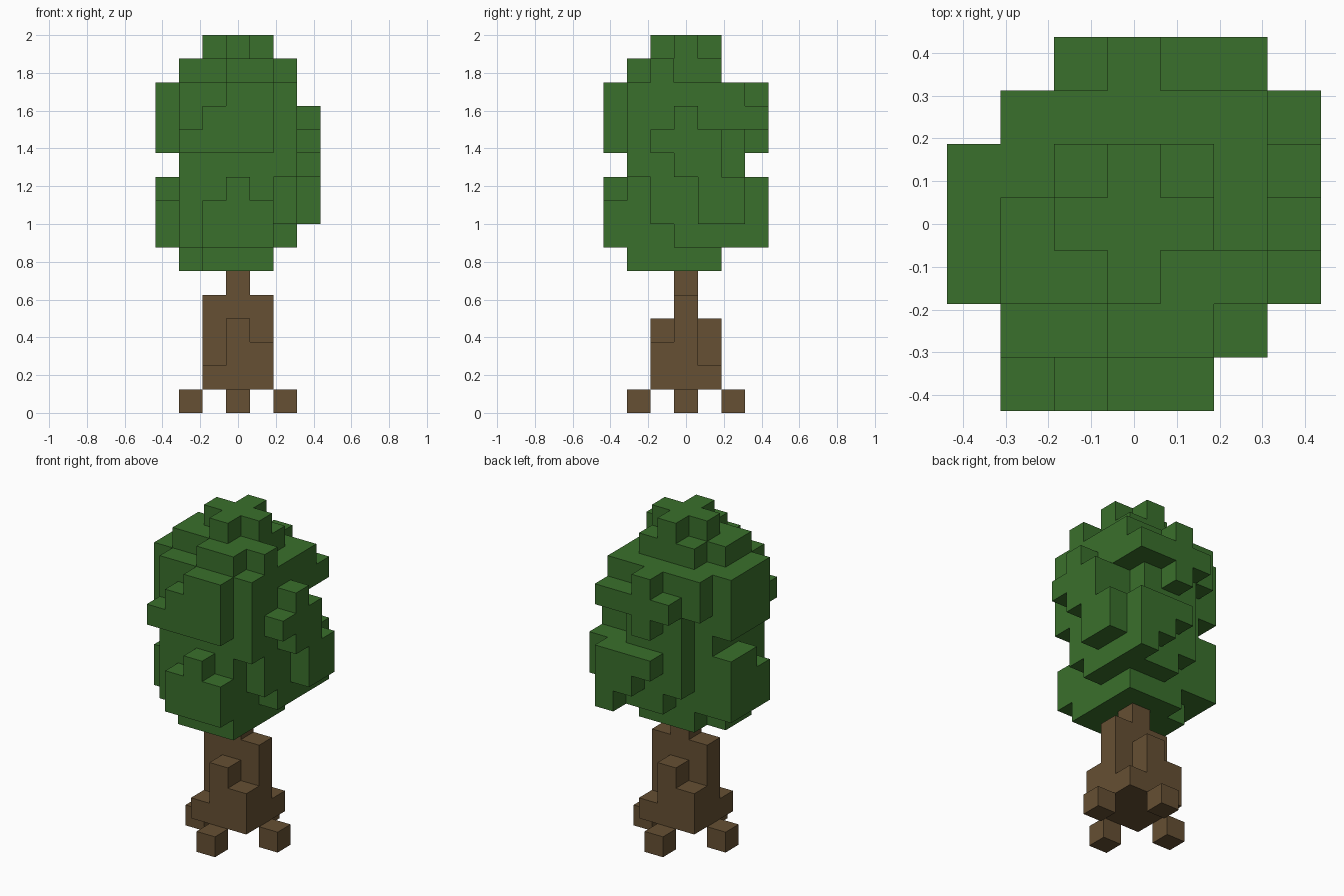
import bpy
import bmesh
from itertools import product
from mathutils import Vector

UNIT = 0.125  # edge of one block

default = bpy.data.objects.get("Cube")
if default:
    bpy.data.objects.remove(default, do_unlink=True)


def make_material(name, color):
    mat = bpy.data.materials.new(name)
    mat.use_nodes = True
    mat.diffuse_color = color
    bsdf = next(n for n in mat.node_tree.nodes if n.type == "BSDF_PRINCIPLED")
    bsdf.inputs["Base Color"].default_value = color
    bsdf.inputs["Roughness"].default_value = 0.9
    return mat


def span(value):
    """A single index or an inclusive (first, last) pair."""
    first, last = value if isinstance(value, tuple) else (value, value)
    return range(first, last + 1)


def add(cells, x, y, z):
    """Fill a box of blocks."""
    cells.update(product(span(x), span(y), span(z)))


def build(name, cells, mat):
    """Skin the outer faces of a set of blocks."""
    bm = bmesh.new()
    for cell in sorted(cells):
        centre = Vector((cell[0], cell[1], cell[2] + 0.5))
        for axis, side in product(range(3), (-1, 1)):
            near = list(cell)
            near[axis] += side
            if tuple(near) in cells:
                continue
            n, u, v = Vector(), Vector(), Vector()
            n[axis] = side / 2
            u[(axis + 1) % 3] = 0.5
            v[(axis + 2) % 3] = side / 2
            corners = (n - u - v, n + u - v, n + u + v, n - u + v)
            bm.faces.new([bm.verts.new((centre + c) * UNIT) for c in corners])
    bmesh.ops.remove_doubles(bm, verts=bm.verts[:], dist=UNIT / 100)
    mesh = bpy.data.meshes.new(name)
    bm.to_mesh(mesh)
    bm.free()
    mesh.materials.append(mat)
    obj = bpy.data.objects.new(name, mesh)
    bpy.context.collection.objects.link(obj)
    return obj


bark = make_material("bark_brown", (0.133, 0.080, 0.033, 1))
leaf = make_material("leaf_green", (0.042, 0.162, 0.025, 1))

# Four loose root blocks
for name, x, y in (("front", 0, -2), ("back", 0, 2), ("left", 2, 0), ("right", -2, 0)):
    root = set()
    add(root, x, y, 0)
    build(name + "_root", root, bark)

# Trunk with stepped buttresses, the same when turned half round
trunk = set()
add(trunk, 0, 0, (1, 5))
add(trunk, (-1, 1), 0, (1, 4))
for s in (-1, 1):
    add(trunk, 0, s, (1, 3))
    add(trunk, -s, s, (1, 2))
    add(trunk, s, s, 1)
build("trunk", trunk, bark)

# Crown core, from the underside to the top
crown = set()
add(crown, (-1, 1), (-2, 1), 6)
add(crown, -2, (-1, 0), 6)
add(crown, (-2, 1), (-2, 1), (7, 9))
add(crown, 2, (0, 1), (7, 9))
add(crown, 2, -1, (8, 9))
add(crown, (-2, 2), (-2, 1), (10, 11))
add(crown, (-1, 1), 2, (10, 11))
add(crown, (-2, 2), (-2, 2), (12, 13))
add(crown, (-1, 1), (-1, 1), 14)
add(crown, -2, (-1, 0), 14)
add(crown, 2, -1, 14)
add(crown, (0, 1), -2, 14)
add(crown, (-1, 1), 0, 15)
add(crown, 0, (-1, 1), 15)

# Leaf clumps on the front
add(crown, (-1, 1), -3, (7, 8))
add(crown, 0, -3, 9)
for first, z in ((-2, 11), (-1, 12), (0, 13)):
    add(crown, (first, 1), -3, z)

# Leaf clumps on the right
add(crown, -3, (-1, 1), (7, 8))
add(crown, -3, (0, 1), 9)
add(crown, -3, (-1, 1), (11, 13))

# Leaf clumps on the left
add(crown, 3, (1, 2), (8, 9))
add(crown, 3, (0, 1), 10)
add(crown, 3, (-1, 1), 11)
add(crown, 3, 0, 12)

# Leaf clumps on the back
add(crown, (0, 2), 2, 7)
add(crown, (-1, 2), 2, (8, 9))
for first, z in ((2, 7), (1, 8), (0, 9)):
    add(crown, (first, 2), 3, z)
add(crown, 0, 3, (11, 13))
add(crown, (-1, 2), 3, 12)
build("crown", crown, leaf)
